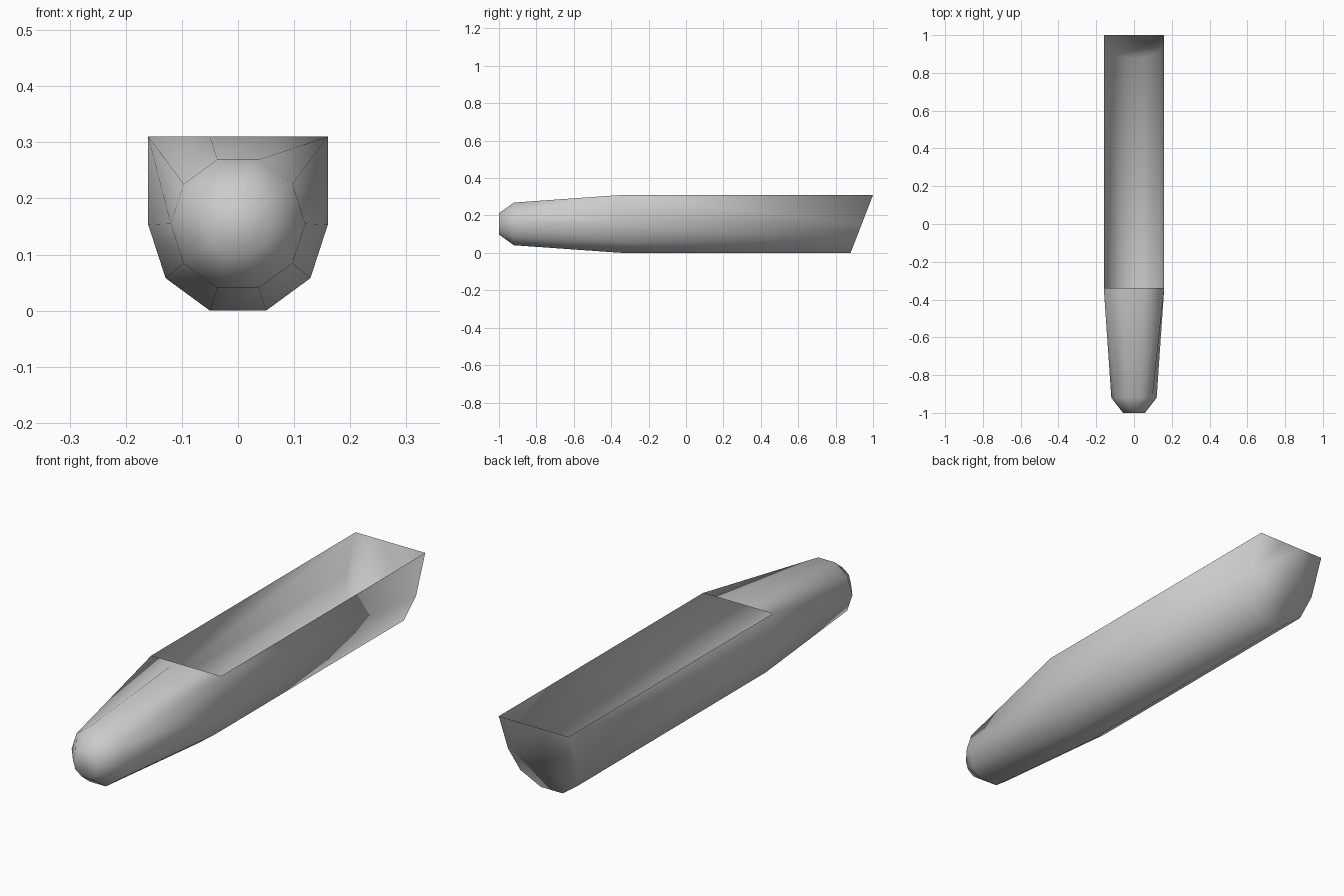
import bpy, bmesh, math

if "Cube" in bpy.data.objects:
    bpy.data.objects.remove(bpy.data.objects["Cube"])

mat = bpy.data.materials.new("plain grey")
mat.diffuse_color = (0.6, 0.6, 0.6, 1)
mat.use_nodes = True
mat.node_tree.nodes["Principled BSDF"].inputs["Base Color"].default_value = mat.diffuse_color

# Half of the hull section, from top centre down to the keel (x, z)
half = [(0.05, 0.31), (0.16, 0.31), (0.16, 0.153), (0.129, 0.058), (0.05, 0.0)]
hull = half + [(-x, z) for x, z in reversed(half)]


def circle(r, zr):
    # ten-sided ring ordered like the hull section
    return [(r * math.cos(math.radians(72 - 36 * i)),
             0.155 + zr * math.sin(math.radians(72 - 36 * i))) for i in range(10)]


bm = bmesh.new()


def ring(points, y, rake=0.0):
    return [bm.verts.new((x, y + rake * z, z)) for x, z in points]


tip = ring(circle(0.058, 0.06), -1.0)
nose = ring(circle(0.12, 0.12), -0.92)
shoulder = ring(hull, -0.34)
stern = ring(hull, 0.88, 0.12 / 0.31)      # raked stern

# Closed nose and shoulder; the last pair of rings is left open on top
for a, b in ((tip, nose), (nose, shoulder), (shoulder, stern)):
    for i in range(10):
        j = (i + 1) % 10
        if b is stern and i in (0, 8, 9):
            continue
        bm.faces.new((a[i], a[j], b[j], b[i]))

# Flat nose tip and stern plate
bm.faces.new(tip)
bm.faces.new(stern)
bmesh.ops.recalc_face_normals(bm, faces=bm.faces)
# Make sure the shell faces outward
bm.faces.ensure_lookup_table()
if bm.faces[-1].normal.y < 0:
    bmesh.ops.reverse_faces(bm, faces=bm.faces)
for f in bm.faces:
    f.smooth = True

mesh = bpy.data.meshes.new("open_hull")
bm.to_mesh(mesh)
bm.free()
mesh.materials.append(mat)
obj = bpy.data.objects.new("open_hull", mesh)
bpy.context.collection.objects.link(obj)
